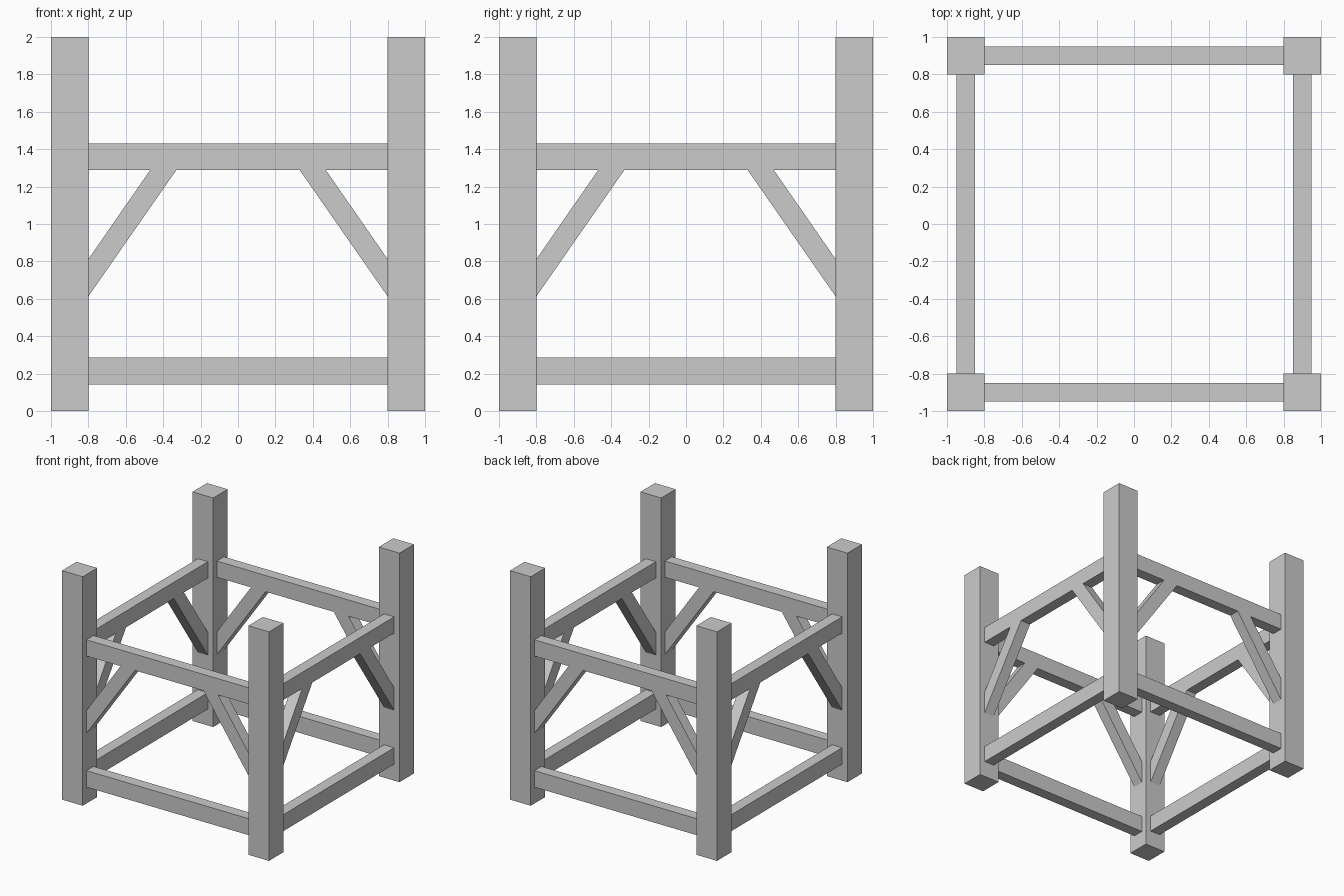
import bpy
import bmesh
from math import pi
from mathutils import Matrix

if "Cube" in bpy.data.objects:
    bpy.data.objects.remove(bpy.data.objects["Cube"])

RAIL_OFFSET = 0.90   # distance of rail centre line from the middle
RAIL_DEPTH = 0.098
INNER = 0.80         # inner face of the posts


def extrude_profile(name, profile, y0, y1, turn):
    """Extrude an x-z outline from y0 to y1, then turn it about z."""
    bm = bmesh.new()
    face = bm.faces.new([bm.verts.new((x, y0, z)) for x, z in profile])
    ext = bmesh.ops.extrude_face_region(bm, geom=[face])
    verts = [v for v in ext["geom"] if isinstance(v, bmesh.types.BMVert)]
    bmesh.ops.translate(bm, verts=verts, vec=(0, y1 - y0, 0))
    bmesh.ops.recalc_face_normals(bm, faces=bm.faces)
    bm.transform(Matrix.Rotation(turn, 4, 'Z'))
    mesh = bpy.data.meshes.new(name)
    bm.to_mesh(mesh)
    bm.free()
    obj = bpy.data.objects.new(name, mesh)
    bpy.context.collection.objects.link(obj)
    return obj


def rect(x0, x1, z0, z1):
    return [(x0, z0), (x1, z0), (x1, z1), (x0, z1)]


# Slanted brace outline, ends cut flush with post and upper rail
brace = [(-INNER, 0.613), (-0.33, 1.288), (-0.47, 1.288), (-INNER, 0.812)]
mirrored = [(-x, z) for x, z in brace]
y0 = -RAIL_OFFSET - RAIL_DEPTH / 2
y1 = -RAIL_OFFSET + RAIL_DEPTH / 2

# One post, two rails and two braces per side, turned around the centre
for i, side in enumerate(("front", "right", "back", "left")):
    turn = i * pi / 2
    extrude_profile(f"{side}_corner_post", rect(-1, -INNER, 0, 2), -1, -INNER, turn)
    extrude_profile(f"{side}_lower_rail", rect(-INNER, INNER, 0.143, 0.287), y0, y1, turn)
    extrude_profile(f"{side}_upper_rail", rect(-INNER, INNER, 1.288, 1.43), y0, y1, turn)
    extrude_profile(f"{side}_brace_a", brace, y0, y1, turn)
    extrude_profile(f"{side}_brace_b", mirrored, y0, y1, turn)
